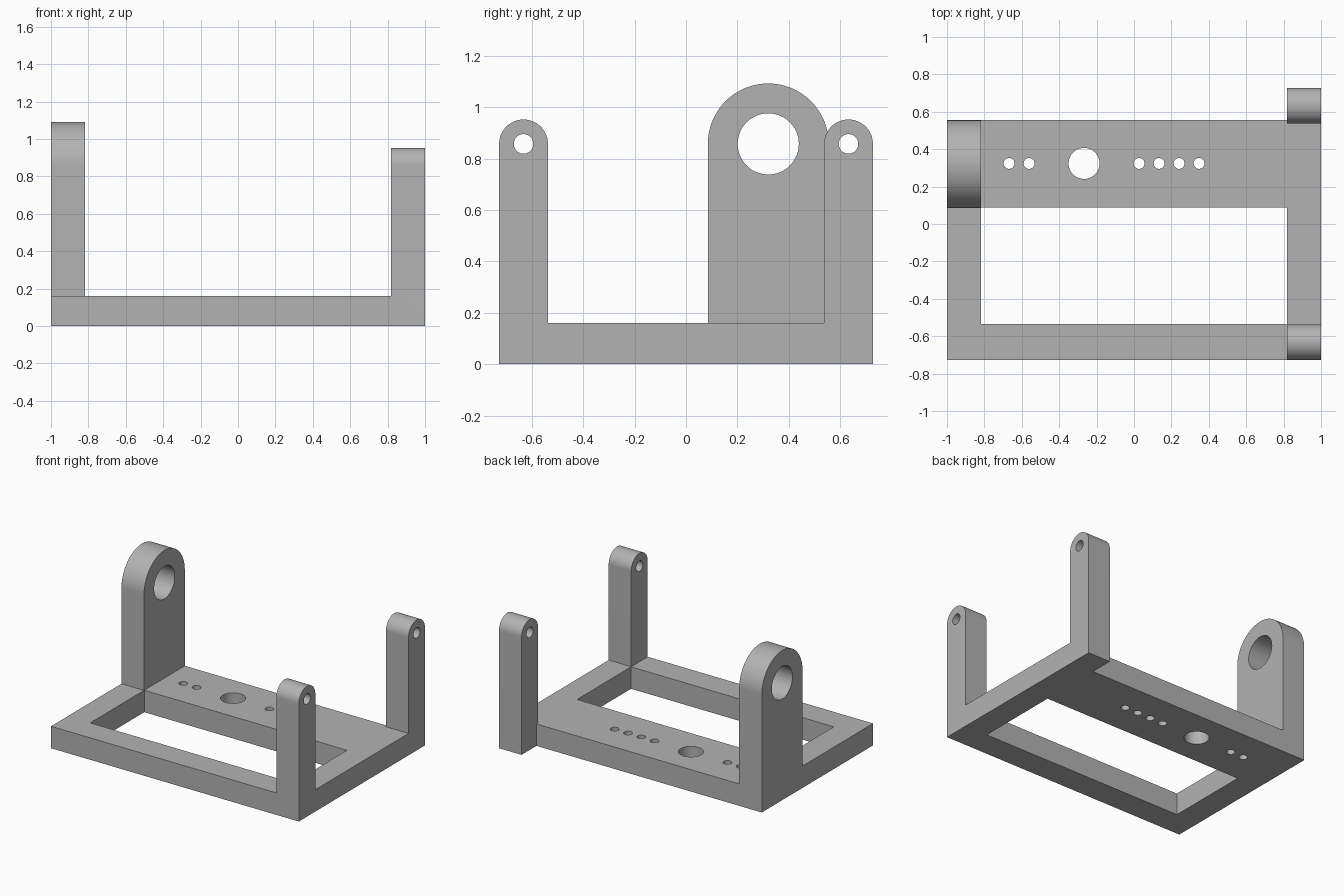
import bpy, bmesh
from math import pi, sin, cos, radians
from mathutils import Vector

cube = bpy.data.objects.get("Cube")
if cube:
    bpy.data.objects.remove(cube, do_unlink=True)

grey = bpy.data.materials.new("plain grey")
grey.use_nodes = True
colour = (0.45, 0.45, 0.45, 1)
grey.diffuse_color = colour
grey.node_tree.nodes["Principled BSDF"].inputs["Base Color"].default_value = colour

BASE_H = 0.16      # thickness of the base frame
AXIS_Z = 0.857     # height of the pivot holes
WALL = 0.182       # width of the uprights


def prism(name, outline, direction):
    """Extrude a closed outline of 3D points along a direction."""
    bm = bmesh.new()
    face = bm.faces.new([bm.verts.new(p) for p in outline])
    new = bmesh.ops.extrude_face_region(bm, geom=[face])["geom"]
    bmesh.ops.translate(bm, vec=Vector(direction),
                        verts=[v for v in new if isinstance(v, bmesh.types.BMVert)])
    bmesh.ops.recalc_face_normals(bm, faces=bm.faces)
    mesh = bpy.data.meshes.new(name)
    bm.to_mesh(mesh)
    bm.free()
    mesh.materials.append(grey)
    obj = bpy.data.objects.new(name, mesh)
    bpy.context.collection.objects.link(obj)
    return obj


def box(name, x0, x1, y0, y1, z0, z1):
    return prism(name, [(x0, y0, z0), (x1, y0, z0), (x1, y1, z0), (x0, y1, z0)],
                 (0, 0, z1 - z0))


def arc(radius, sweep, steps):
    return [(radius * cos(sweep * i / steps), radius * sin(sweep * i / steps))
            for i in range(steps + 1)]


def upright(name, x, y, radius):
    """Round-topped plate standing on the ground, facing along x."""
    outline = [(x, y - radius, 0), (x, y + radius, 0)]
    outline += [(x, y + a, AXIS_Z + b) for a, b in arc(radius, pi, 40)]
    return prism(name, outline, (WALL, 0, 0))


def bore_x(x, y, radius):
    ring = arc(radius, 2 * pi, 48)[:-1]
    return prism("bore", [(x - 0.1, y + a, AXIS_Z + b) for a, b in ring],
                 (WALL + 0.2, 0, 0))


def bore_z(x, y, radius):
    ring = arc(radius, 2 * pi, 48)[:-1]
    return prism("bore", [(x + a, y + b, -0.1) for a, b in ring],
                 (0, 0, BASE_H + 0.2))


def combine(target, tool, operation):
    mod = target.modifiers.new(operation, "BOOLEAN")
    mod.operation = operation
    mod.solver = "EXACT"
    mod.object = tool
    bpy.context.view_layer.objects.active = target
    bpy.ops.object.modifier_apply(modifier=mod.name)
    bpy.data.objects.remove(tool, do_unlink=True)


# Base frame with its rectangular opening
frame = box("mounting_frame", -1, 1, -0.727, 0.555, 0, BASE_H)
combine(frame, box("opening", WALL - 1, 1 - WALL, -0.535, 0.088, -0.1, 0.3), "DIFFERENCE")

# Uprights: one wide bearing plate and two narrow posts
uprights = [("bearing_plate", -1, 0.32, 0.235, 0.119),
            ("front_post", 1 - WALL, -0.632, 0.095, 0.038),
            ("rear_post", 1 - WALL, 0.632, 0.095, 0.038)]
for name, x, y, radius, hole in uprights:
    plate = upright(name, x, y, radius)
    combine(plate, bore_x(x, y, hole), "DIFFERENCE")
    combine(frame, plate, "UNION")

# Row of holes through the wide rear part of the base
for x in (-0.668, -0.561, 0.027, 0.134, 0.241, 0.348):
    combine(frame, bore_z(x, 0.324, 0.029), "DIFFERENCE")
combine(frame, bore_z(-0.267, 0.324, 0.083), "DIFFERENCE")

# Merge coplanar faces and smooth the curved ones
bm = bmesh.new()
bm.from_mesh(frame.data)
bmesh.ops.remove_doubles(bm, verts=bm.verts, dist=0.0001)
bmesh.ops.dissolve_limit(bm, angle_limit=radians(0.5), verts=bm.verts, edges=bm.edges)
bm.to_mesh(frame.data)
bm.free()
bpy.ops.object.select_all(action="DESELECT")
frame.select_set(True)
bpy.context.view_layer.objects.active = frame
bpy.ops.object.shade_smooth_by_angle(angle=radians(30))
